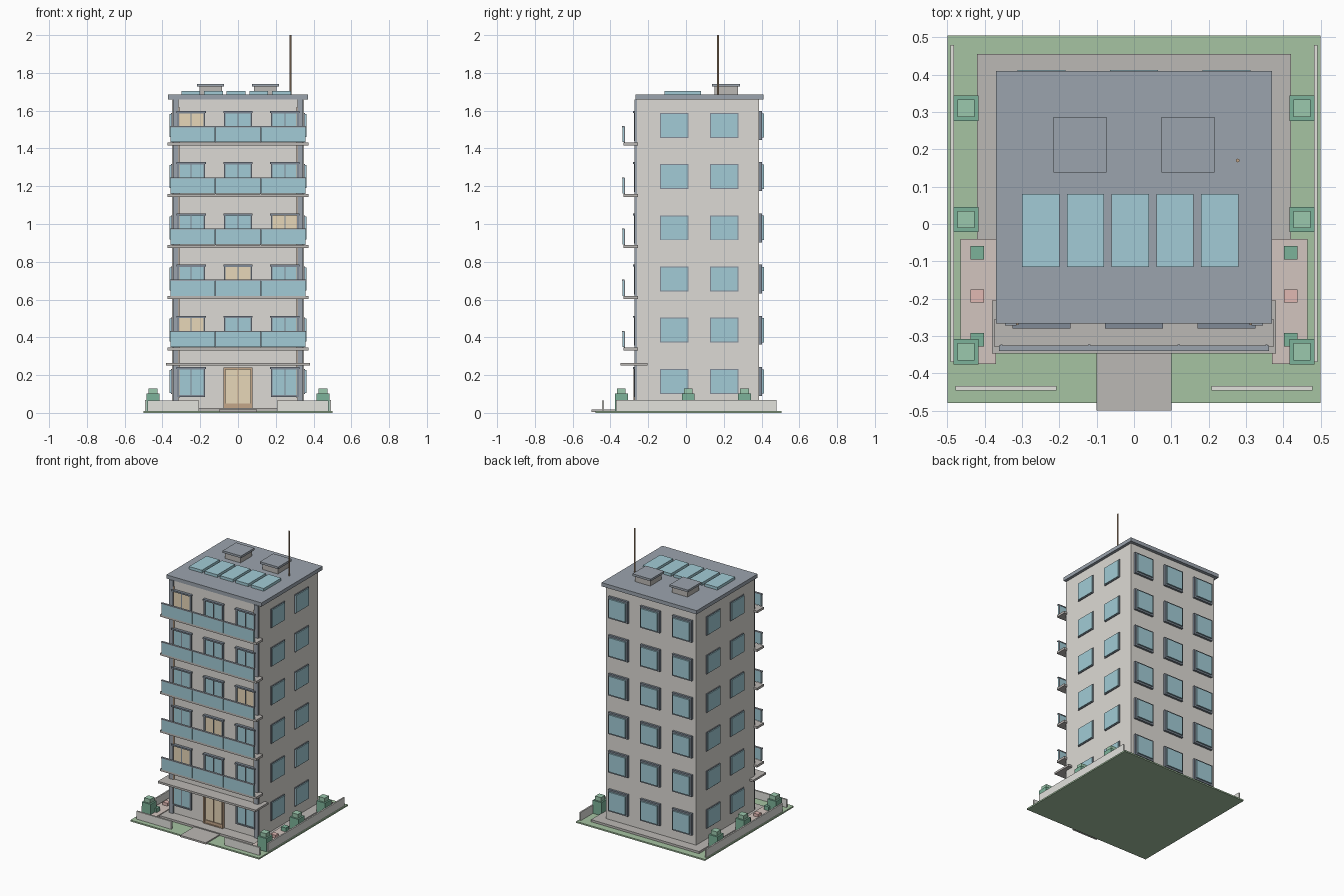
import bpy, bmesh
from mathutils import Vector

if "Cube" in bpy.data.objects:
    bpy.data.objects.remove(bpy.data.objects["Cube"])

MATS = {}
COLORS = {
    "wall": (0.72, 0.70, 0.66), "slab": (0.50, 0.48, 0.46), "slate": (0.33, 0.37, 0.42),
    "glass": (0.36, 0.60, 0.67), "lit": (0.80, 0.68, 0.48), "frame": (0.22, 0.26, 0.31),
    "lawn": (0.38, 0.55, 0.36), "leaf": (0.20, 0.45, 0.32), "leaf_light": (0.33, 0.58, 0.42),
    "paving": (0.65, 0.56, 0.52), "pink": (0.75, 0.48, 0.45), "wood": (0.55, 0.38, 0.25),
    "low_wall": (0.76, 0.76, 0.72),
}


def mat(key):
    if key not in MATS:
        MATS[key] = bpy.data.materials.new(key)
        MATS[key].diffuse_color = (*COLORS[key], 1)
    return MATS[key]


def boxes(name, color, spans):
    """One object made of boxes given as (x0, x1, y0, y1, z0, z1)."""
    bm = bmesh.new()
    for x0, x1, y0, y1, z0, z1 in spans:
        made = bmesh.ops.create_cube(bm, size=1)
        for v in made["verts"]:
            v.co = Vector(((x0 + x1) / 2 + v.co.x * (x1 - x0),
                           (y0 + y1) / 2 + v.co.y * (y1 - y0),
                           (z0 + z1) / 2 + v.co.z * (z1 - z0)))
    me = bpy.data.meshes.new(name)
    bm.to_mesh(me)
    bm.free()
    ob = bpy.data.objects.new(name, me)
    bpy.context.collection.objects.link(ob)
    me.materials.append(mat(color))
    return ob


def both(spans):
    """Add the copies mirrored across x = 0."""
    return spans + [(-b, -a, *rest) for a, b, *rest in spans]


def ring(x0, x1, y0, y1, z0, z1, t):
    """Four bars round an opening that faces along y."""
    return [(x0, x0 + t, y0, y1, z0, z1), (x1 - t, x1, y0, y1, z0, z1),
            (x0 + t, x1 - t, y0, y1, z0, z0 + t), (x0 + t, x1 - t, y0, y1, z1 - t, z1)]


PITCH = 0.271
FLOORS = 6

# Grounds
boxes("lawn", "lawn", [(-0.5, 0.5, -0.48, 0.505, 0, 0.01)])
boxes("front_path", "slab", [(-0.1, 0.1, -0.5, -0.34, 0.006, 0.018)])
boxes("podium", "slab", [(-0.42, 0.42, -0.345, 0.455, 0.008, 0.025)])
boxes("side_terraces", "paving", both([(0.37, 0.465, -0.375, -0.04, 0.008, 0.03)]))
boxes("garden_walls", "low_wall", both([(0.482, 0.492, -0.37, 0.48, 0.01, 0.068),
                                        (0.207, 0.478, -0.446, -0.434, 0.01, 0.065)]))
big, tops, small = [], [], []
for y in (0.31, 0.012, -0.342):
    big.append((0.416, 0.484, y - 0.034, y + 0.034, 0.01, 0.102))
    tops.append((0.427, 0.473, y - 0.023, y + 0.023, 0.102, 0.13))
for y in (-0.077, -0.31):
    small.append((0.402, 0.438, y - 0.018, y + 0.018, 0.03, 0.058))
boxes("hedge_bases", "leaf", both(big))
boxes("hedge_tops", "leaf_light", both(tops))
boxes("small_shrubs", "leaf", both(small))
boxes("terrace_tables", "pink", both([(0.402, 0.438, -0.21, -0.175, 0.03, 0.05)]))

# Tower and roof
boxes("tower", "wall", [(-0.35, 0.35, -0.26, 0.387, 0.02, 1.66)])
boxes("corner_pilasters", "slate", both([(0.315, 0.345, -0.272, -0.255, 0.025, 1.66)]))
boxes("downpipes", "wood", both([(0.31, 0.315, -0.27, -0.26, 0.08, 1.62)]))
boxes("roof", "slate", [(-0.37, 0.37, -0.267, 0.41, 1.66, 1.686)])
boxes("solar_panels", "glass", [(-0.3 + i * 0.12, -0.2 + i * 0.12, -0.115, 0.08, 1.686, 1.705)
                                for i in range(5)])
boxes("vent_bodies", "slab", both([(0.085, 0.205, 0.15, 0.275, 1.68, 1.727)]))
boxes("vent_caps", "slate", both([(0.073, 0.216, 0.138, 0.287, 1.727, 1.742)]))
bpy.ops.mesh.primitive_cylinder_add(vertices=8, radius=0.005, depth=0.32, location=(0.278, 0.17, 1.84))
mast = bpy.context.object
mast.name = "roof_mast"
mast.data.materials.append(mat("wood"))

# Windows on all four sides
lit_rooms = {(1, -1), (2, 0), (3, 1), (5, -1)}
glass, lit, frames, side_glass, side_frames, back_glass, back_frames = ([] for _ in range(7))
for f in range(FLOORS):
    z = f * PITCH
    for c in (-1, 0, 1):
        x = c * 0.248
        back_frames += ring(x - 0.076, x + 0.076, 0.38, 0.402, z + 0.09, z + 0.243, 0.014)
        back_glass.append((x - 0.064, x + 0.064, 0.38, 0.412, z + 0.102, z + 0.231))
        if f == 0 and c == 0:
            continue
        frames += ring(x - 0.074, x + 0.074, -0.275, -0.255, z + 0.085, z + 0.24, 0.009)
        frames.append((x - 0.003, x + 0.003, -0.274, -0.255, z + 0.085, z + 0.235))
        frames.append((x - 0.078, x + 0.078, -0.28, -0.255, z + 0.233, z + 0.243))
        (lit if (f, c) in lit_rooms else glass).append(
            (x - 0.067, x + 0.067, -0.269, -0.25, z + 0.09, z + 0.235))
    for y in (-0.063, 0.202):
        side_glass.append((0.34, 0.362, y - 0.07, y + 0.07, z + 0.106, z + 0.228))
        side_frames.append((0.34, 0.356, y - 0.075, y + 0.075, z + 0.101, z + 0.233))
boxes("front_panes", "glass", glass)
boxes("lit_panes", "lit", lit)
boxes("front_frames", "frame", frames)
boxes("side_panes", "glass", both(side_glass))
boxes("side_frames", "frame", both(side_frames))
boxes("back_panes", "glass", back_glass)
boxes("back_frames", "frame", back_frames)

# Entrance and canopy
boxes("door", "lit", [(-0.066, 0.066, -0.269, -0.25, 0.025, 0.23)])
boxes("door_frame", "wood", ring(-0.076, 0.076, -0.278, -0.255, 0.02, 0.24, 0.01)
      + [(-0.066, 0.066, -0.274, -0.26, 0.03, 0.05), (-0.002, 0.002, -0.272, -0.26, 0.05, 0.23)])
boxes("canopy", "slab", [(-0.38, 0.38, -0.347, -0.205, 0.25, 0.264)])

# Balconies with glass fronts
slabs, panels, rails = [], [], []
for f in range(1, FLOORS):
    z = f * PITCH + 0.06
    slabs.append((-0.374, 0.374, -0.33, -0.255, z, z + 0.016))
    for i in range(3):
        x = -0.36 + i * 0.24
        panels.append((x + 0.002, x + 0.238, -0.337, -0.329, z + 0.018, z + 0.097))
    rails.append((-0.362, 0.362, -0.34, -0.326, z + 0.097, z + 0.103))
    for x in (-0.355, -0.12, 0.12, 0.355):
        rails.append((x - 0.003, x + 0.003, -0.329, -0.323, z + 0.01, z + 0.1))
boxes("balcony_slabs", "slab", slabs)
boxes("balcony_glass", "glass", panels)
boxes("balcony_rails", "slate", rails)

for m in bpy.data.materials:
    if m.users and not m.is_grease_pencil:
        m.use_nodes = True
        m.node_tree.nodes["Principled BSDF"].inputs["Base Color"].default_value = m.diffuse_color
